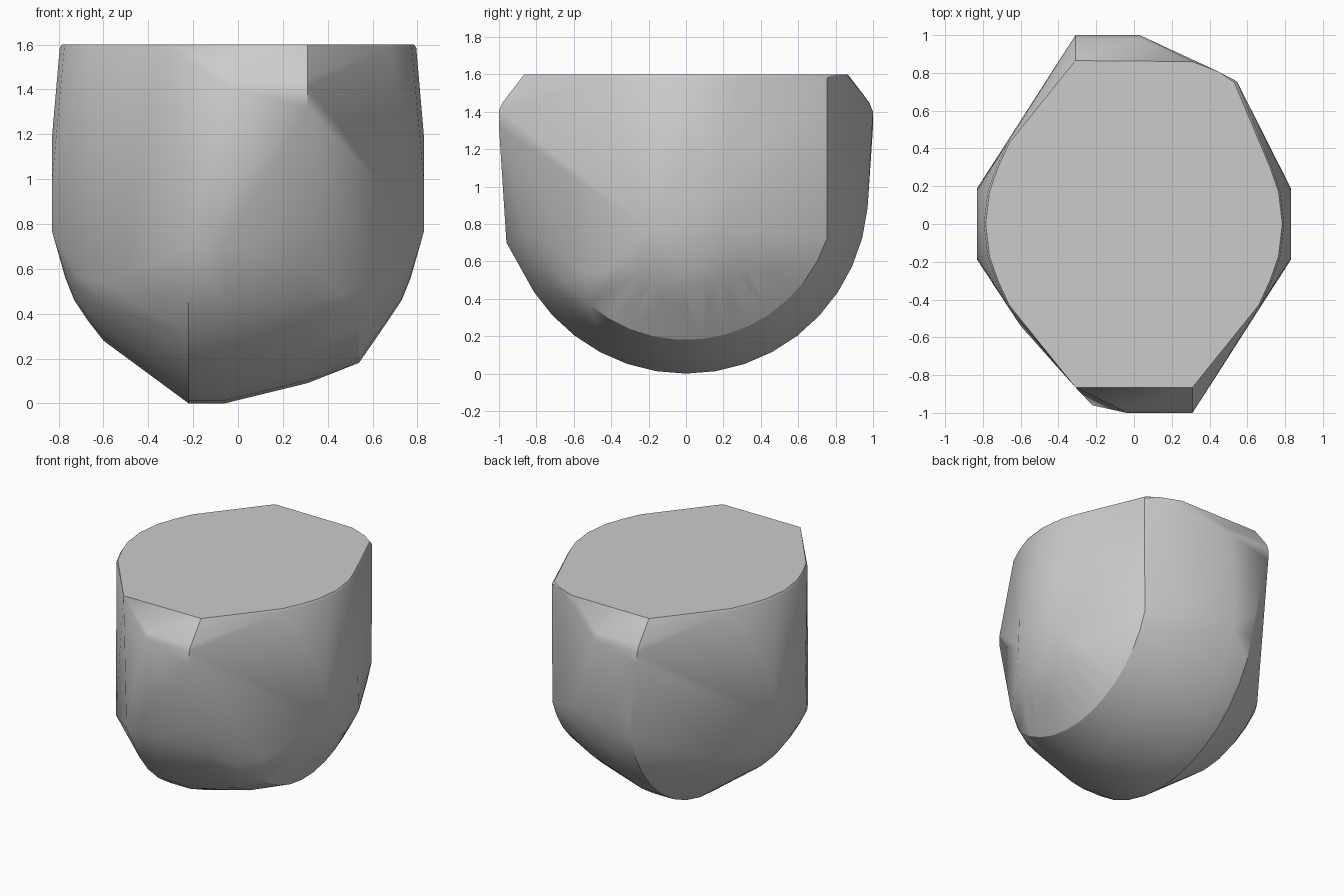
import bpy
import bmesh
from math import sin, cos, radians, asin, sqrt

cube = bpy.data.objects.get("Cube")
if cube:
    bpy.data.objects.remove(cube, do_unlink=True)

AXIS_Z = 0.975  # height of the cross axis the rounded underside turns about
points = []


def under_arc(x, radius, front, back, steps):
    """Arc of the underside at x, cut off at the front and back depths."""
    a = -asin(min(1, front / radius))
    b = asin(min(1, back / radius))
    for i in range(steps + 1):
        t = a + (b - a) * i / steps
        points.append((x, radius * sin(t), AXIS_Z - radius * cos(t)))


# Off-centre keel, the lowest and longest arc
for x in (-0.22, -0.06):
    for i in range(-8, 10):
        t = radians(9.4 * i)
        points.append((x, 0.975 * sin(t), AXIS_Z - 0.975 * cos(t)))
    points.append((x, -0.96, 0.70))

# Rounded flanks: x, arc radius, depth limit
for x, radius, depth in ((0.60, 0.695, 0.54), (0.67, 0.605, 0.43),
                         (0.73, 0.515, 0.33), (0.77, 0.415, 0.27)):
    for side in (-1, 1):
        under_arc(side * x, radius, depth, depth, 8)
under_arc(0.31, 0.885, 0.86, 0.87, 14)
under_arc(0.46, 0.805, 0.64, 0.78, 12)
under_arc(0.54, 0.795, 0.52, 0.755, 12)

# Side pads
for x in (-0.83, 0.83):
    for y in (-0.19, 0.19):
        points += [(x, y, 0.77), (x, y * 0.95, 0.98)]
    points += [(x, 0, 1.18), (x, 0, 0.77)]

# Flat top rim, with a thin chamfer below it
for side in (-1, 1):
    for x, y in ((0.785, 0), (0.765, 0.17), (0.72, 0.3), (0.66, 0.43)):
        for end in (-1, 1):
            points.append((side * x, end * y, 1.60))
            points.append((side * (x + 0.01), end * y, 1.585))
for x, y in ((-0.31, -0.865), (0.31, -0.865), (-0.31, 0.865), (0.31, 0.86)):
    points.append((x, y, 1.60))
points += [(0.45, 0.805, 1.60), (0.53, 0.75, 1.60), (0.545, 0.755, 1.58)]

# Front brow and back brow, bulging past the rim under sloped edges
points += [(0.31, -1, 1.41), (-0.04, -1, 1.41), (0.31, -1, 1.32),
           (0.31, -0.98, 1.45), (-0.04, -0.98, 1.45),
           (-0.31, 1, 1.40), (0.03, 1, 1.40), (-0.31, 1, 1.32),
           (-0.31, 0.98, 1.45), (0.03, 0.98, 1.45)]

# Wrap everything in one tight convex skin
bm = bmesh.new()
for p in points:
    bm.verts.new(p)
bmesh.ops.remove_doubles(bm, verts=bm.verts[:], dist=0.004)
result = bmesh.ops.convex_hull(bm, input=bm.verts[:])
loose = {g for g in result["geom_interior"] + result["geom_unused"]
         if isinstance(g, bmesh.types.BMVert)}
bmesh.ops.delete(bm, geom=list(loose), context="VERTS")
bmesh.ops.dissolve_limit(bm, angle_limit=radians(1),
                         verts=bm.verts[:], edges=bm.edges[:])
bmesh.ops.recalc_face_normals(bm, faces=bm.faces[:])
mesh = bpy.data.meshes.new("rounded_block")
bm.to_mesh(mesh)
bm.free()
block = bpy.data.objects.new("rounded_block", mesh)
bpy.context.collection.objects.link(block)

# Plain grey material
grey = bpy.data.materials.new("plain_grey")
grey.use_nodes = True
colour = (0.6, 0.6, 0.6, 1)
grey.diffuse_color = colour
grey.node_tree.nodes["Principled BSDF"].inputs["Base Color"].default_value = colour
mesh.materials.append(grey)

# Smooth shading with sharp creases kept
bpy.ops.object.select_all(action="DESELECT")
block.select_set(True)
bpy.context.view_layer.objects.active = block
bpy.ops.object.shade_smooth_by_angle(angle=radians(30))
